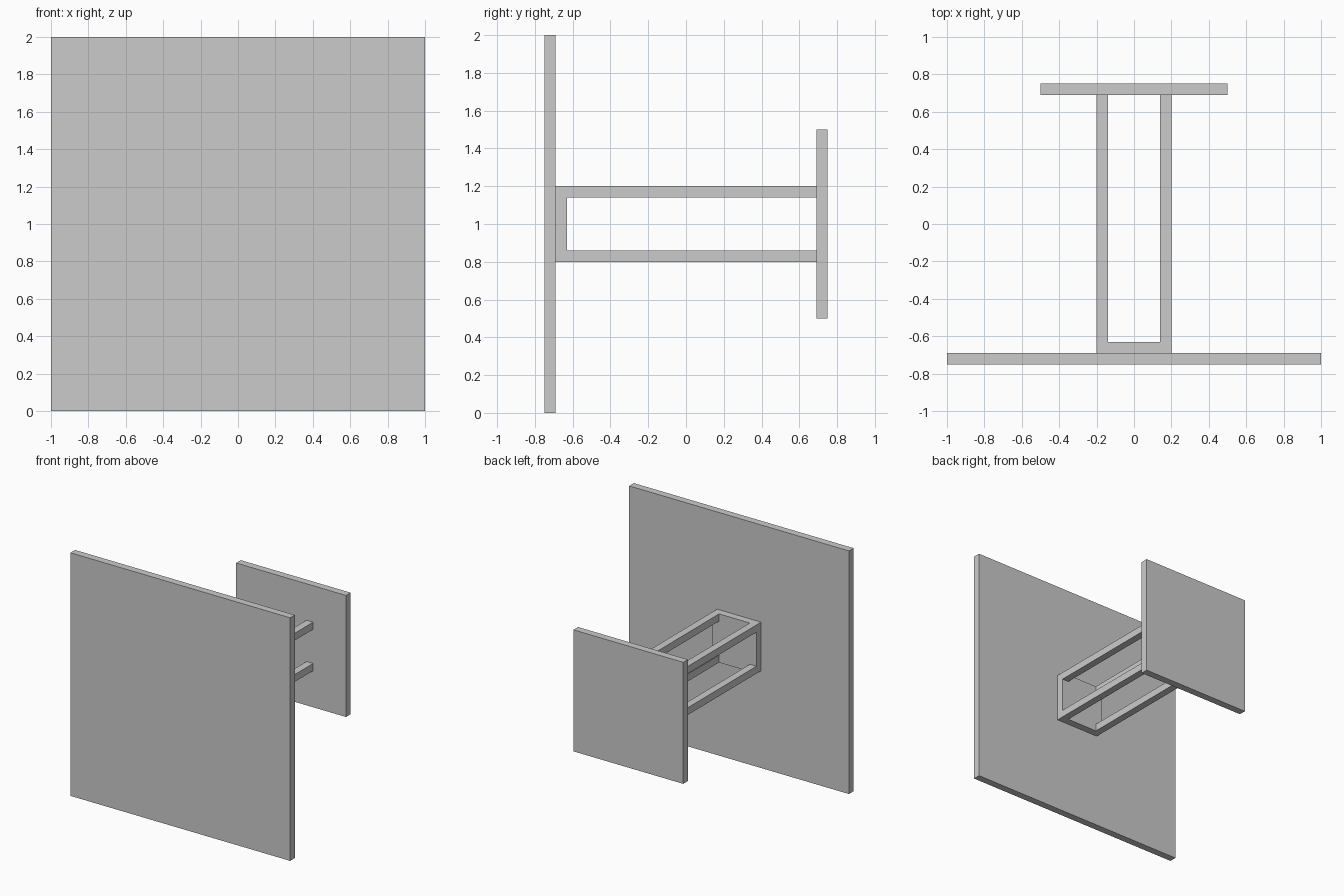
import bpy
import bmesh
from mathutils import Matrix, Vector

if "Cube" in bpy.data.objects:
    bpy.data.objects.remove(bpy.data.objects["Cube"])

T = 0.06        # common thickness of plates and rails
INNER = 0.69    # |y| of the plates' inner faces
MID_Z = 1.0     # height of the central axis


def box(name, center, size):
    bm = bmesh.new()
    bmesh.ops.create_cube(bm, size=1)
    bm.transform(Matrix.Diagonal((*size, 1)))
    mesh = bpy.data.meshes.new(name)
    bm.to_mesh(mesh)
    bm.free()
    obj = bpy.data.objects.new(name, mesh)
    obj.location = Vector(center)
    bpy.context.collection.objects.link(obj)
    return obj


# Large front panel and smaller back panel
box("front_panel", (0, -INNER - T / 2, MID_Z), (2, T, 2))
box("back_panel", (0, INNER + T / 2, MID_Z), (1, T, 1))

# Square mounting pad on the inside of the front panel
box("mounting_pad", (0, -INNER + T / 2, MID_Z), (0.4, T, 0.4))

# Four rails from the pad corners to the back panel
rail_length = 2 * INNER - T
for side, sx in (("left", -1), ("right", 1)):
    for level, sz in (("lower", -1), ("upper", 1)):
        box(f"{level}_{side}_rail",
            (sx * 0.17, T / 2, MID_Z + sz * 0.17),
            (T, rail_length, T))
